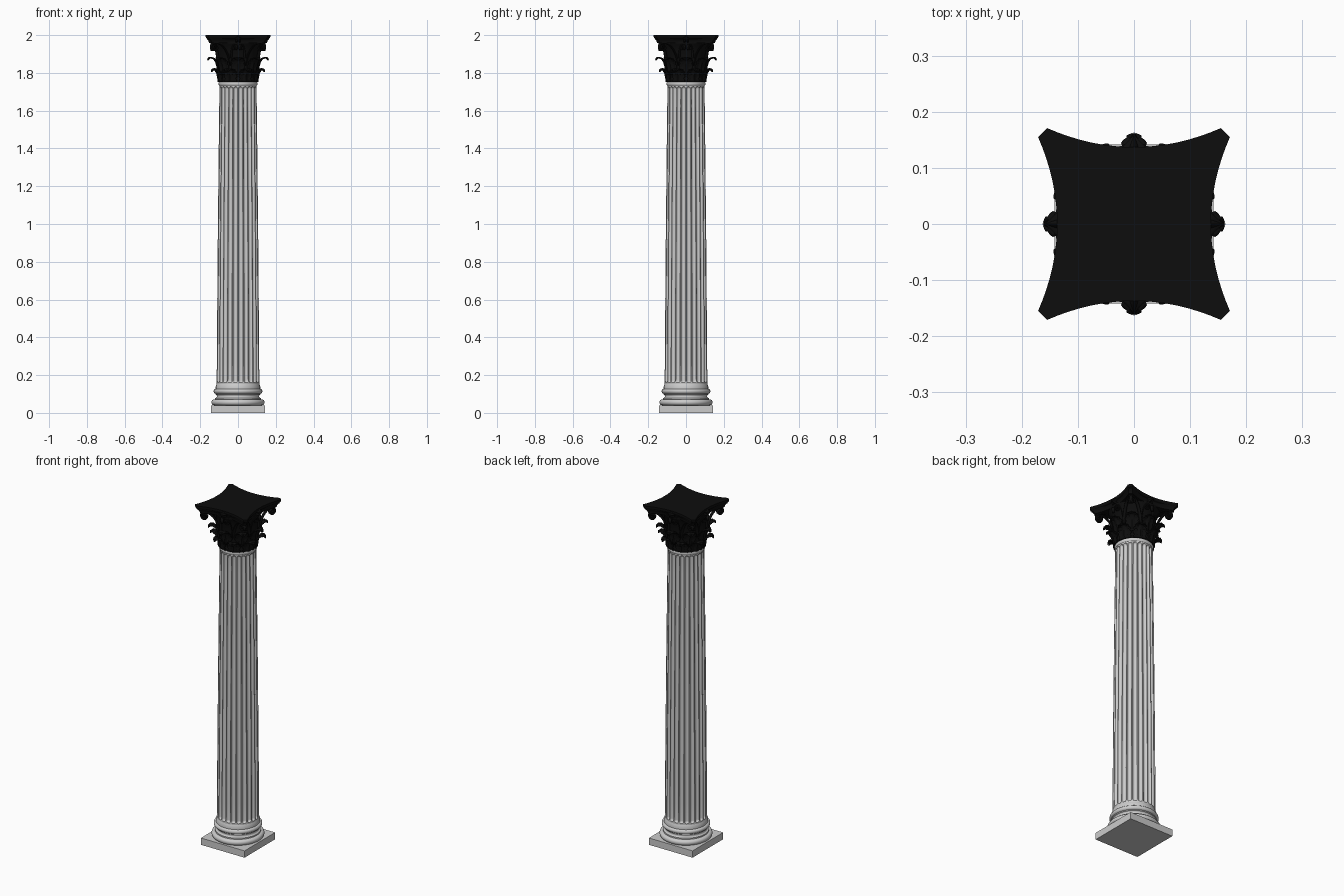
import bpy, bmesh, math
from math import sin, cos, pi, sqrt, radians
from mathutils import Vector

if "Cube" in bpy.data.objects:
    bpy.data.objects.remove(bpy.data.objects["Cube"])


def material(name, v):
    m = bpy.data.materials.new(name)
    m.diffuse_color = (v, v, v, 1)
    m.use_nodes = True
    m.node_tree.nodes["Principled BSDF"].inputs["Base Color"].default_value = m.diffuse_color
    return m


STONE = material("pale_stone", 0.6)
DARK = material("black_stone", 0.004)


def finish(name, bm, mat, thick=0, angle=35):
    if not thick:
        bmesh.ops.recalc_face_normals(bm, faces=bm.faces)
    me = bpy.data.meshes.new(name)
    bm.to_mesh(me)
    bm.free()
    ob = bpy.data.objects.new(name, me)
    bpy.context.collection.objects.link(ob)
    me.materials.append(mat)
    if thick:
        s = ob.modifiers.new("thickness", 'SOLIDIFY')
        s.thickness, s.offset = thick, 0
    bpy.context.view_layer.objects.active = ob
    bpy.ops.object.select_all(action='DESELECT')
    ob.select_set(True)
    bpy.ops.object.shade_smooth_by_angle(angle=radians(angle))
    return ob


def skin(bm, rows, closed=False, cap=False):
    """Bridge rows of points with quads."""
    vs = [[bm.verts.new(p) for p in r] for r in rows]
    n = len(vs[0])
    for a, b in zip(vs, vs[1:]):
        for i in range(n if closed else n - 1):
            j = (i + 1) % n
            bm.faces.new((a[i], a[j], b[j], b[i]))
    if cap:
        bm.faces.new(vs[0][::-1])
        bm.faces.new(vs[-1])


def lathe(name, prof, mat, n=64):
    bm = bmesh.new()
    skin(bm, [[(r * cos(2 * pi * i / n), r * sin(2 * pi * i / n), z) for i in range(n)]
              for r, z in prof], True, True)
    return finish(name, bm, mat)


def bulge(r, z0, z1, depth, n=8):
    """Half-round moulding: positive depth swells, negative hollows."""
    return [(r + depth * sin(pi * i / n), (z0 + z1) / 2 - (z1 - z0) / 2 * cos(pi * i / n))
            for i in range(n + 1)]


# square plinth
bm = bmesh.new()
bmesh.ops.create_cube(bm, size=1)
for v in bm.verts:
    v.co = (v.co.x * 0.284, v.co.y * 0.284, (v.co.z + 0.5) * 0.04)
finish("plinth", bm, STONE)

# round base mouldings
lathe("base_mouldings", bulge(0.126, 0.04, 0.072, 0.015) + [(0.122, 0.072), (0.122, 0.079)]
      + bulge(0.119, 0.079, 0.097, -0.007) + [(0.119, 0.102)]
      + bulge(0.118, 0.102, 0.127, 0.011) + [(0.118, 0.127), (0.118, 0.14), (0.113, 0.152)], STONE)

# fluted shaft with round-ended flutes
FL, SEG = 24, 12
Z0, Z1, F0, F1, END = 0.145, 1.735, 0.16, 1.727, 0.013


def shaft_radius(z):
    t = (z - Z0) / (Z1 - Z0)
    return 0.113 - 0.009 * t - 0.006 * t * t


ends = [END * (1 - cos(pi / 2 * k / 6)) for k in range(7)]
zs = [Z0] + [F0 + e for e in ends] + [F0 + END + (F1 - F0 - 2 * END) * k / 16 for k in range(1, 16)]
zs += [F1 - e for e in reversed(ends)] + [Z1]
rows = []
for z in zs:
    d = min(z - F0, F1 - z)
    w = 0 if d <= 0 else 1 if d >= END else sqrt(1 - (1 - d / END) ** 2)
    row = []
    for i in range(FL * SEG):
        u = ((i % SEG) / SEG * 2 - 1) / 0.8
        dep = 0.0105 * sqrt(w * w - u * u) if abs(u) < w else 0
        a = 2 * pi * i / (FL * SEG)
        r = shaft_radius(z) - dep
        row.append((r * cos(a), r * sin(a), z))
    rows.append(row)
bm = bmesh.new()
skin(bm, rows, True, True)
finish("fluted_shaft", bm, STONE)
lathe("shaft_neck_ring", [(0.098, 1.731)] + bulge(0.099, 1.734, 1.752, 0.004), STONE)

# capital bell
lathe("capital_bell", [(0.101, 1.75), (0.103, 1.76), (0.101, 1.77), (0.102, 1.82), (0.107, 1.87),
                       (0.116, 1.92), (0.129, 1.95), (0.133, 1.956), (0.133, 1.964)], DARK)


# curling leaf rows: profile entries are radius, height, half width
def leaf_row(name, prof, offset):
    bm = bmesh.new()
    for k in range(8):
        a0 = radians(45 * k + offset)
        rows = []
        for s in range(19):
            t = s / 18 * (len(prof) - 1)
            i = min(int(t), len(prof) - 2)
            r, z, w = (p + (q - p) * (t - i) for p, q in zip(prof[i], prof[i + 1]))
            w *= 1 - 0.2 * (s % 3 == 2)
            row = []
            for j in range(-4, 5):
                x = j / 4
                rr = r + 0.003 * cos(x * pi * 2)
                a = a0 + w * x / r
                row.append((rr * cos(a), rr * sin(a), z - 0.006 * x * x * (s / 18)))
            rows.append(row)
        skin(bm, rows)
    finish(name, bm, DARK, 0.005)


leaf_row("lower_leaves", [(0.104, 1.752, 0.034), (0.106, 1.78, 0.037), (0.112, 1.803, 0.037),
                          (0.123, 1.818, 0.031), (0.136, 1.823, 0.022), (0.146, 1.819, 0.013),
                          (0.149, 1.811, 0.004)], 22.5)
leaf_row("upper_leaves", [(0.105, 1.79, 0.03), (0.108, 1.83, 0.036), (0.116, 1.859, 0.037),
                          (0.129, 1.877, 0.031), (0.143, 1.883, 0.022), (0.154, 1.880, 0.013),
                          (0.158, 1.871, 0.004)], 0)


# scrolls: a stem from the bell that rolls up around an eye
def polar(r, deg, z):
    return Vector((r * cos(radians(deg)), r * sin(radians(deg)), z))


def scroll(bm, start, eye, rad, half):
    flat = Vector((eye.x - start.x, eye.y - start.y, 0))
    d = flat.normalized()
    up = Vector((0, 0, 1))
    side = d.cross(up)
    top = eye + up * rad
    ctrl = start + flat * 0.25
    ctrl.z = top.z
    path = [start * (1 - t) ** 2 + ctrl * 2 * t * (1 - t) + top * t * t for t in [i / 10 for i in range(10)]]
    for i in range(29):
        a = i / 28 * 3.2 * pi
        r = rad * (1 - 0.8 * i / 28)
        path.append(eye + d * (r * sin(a)) + up * (r * cos(a)))
    skin(bm, [[p - side * half, p, p + side * half] for p in path])


bm = bmesh.new()
for c in range(4):
    for s in (-1, 1):
        a = 45 + 90 * c
        scroll(bm, polar(0.112, a + 24 * s, 1.84), polar(0.181, a + 2.5 * s, 1.935), 0.023, 0.008)
finish("corner_scrolls", bm, DARK, 0.005)
bm = bmesh.new()
for c in range(4):
    for s in (-1, 1):
        scroll(bm, polar(0.114, 90 * c + 20 * s, 1.85), polar(0.128, 90 * c + 8 * s, 1.934), 0.016, 0.007)
finish("inner_scrolls", bm, DARK, 0.004)

# abacus: concave sides, clipped corners, moulded edge
outline = []
for c in range(4):
    for i in range(17):
        x = 0.155 * (1 - i / 8)
        p = Vector((x, 0.137 + 0.034 * (x / 0.155) ** 2))
        q = c * pi / 2
        outline.append((p.x * cos(q) - p.y * sin(q), p.x * sin(q) + p.y * cos(q)))
bm = bmesh.new()
skin(bm, [[(x * k, y * k, z) for x, y in outline] for k, z in
          [(0.9, 1.958), (0.91, 1.968), (0.935, 1.975), (0.965, 1.98), (0.965, 1.983),
           (0.99, 1.986), (1, 1.991), (1, 2.0)]], True, True)
finish("abacus", bm, DARK)

# pointed flower in the middle of each abacus side
bm = bmesh.new()
for c in range(4):
    q = c * pi / 2
    rows = []
    for out, rad in [(0.12, 0.02), (0.138, 0.021), (0.146, 0.013), (0.157, 0.002)]:
        row = []
        for i in range(20):
            t = 2 * pi * i / 20
            r = rad * (0.8 + 0.2 * cos(5 * t))
            y, z = r * sin(t), 1.978 + r * cos(t)
            row.append((out * cos(q) - y * sin(q), out * sin(q) + y * cos(q), z))
        rows.append(row)
    skin(bm, rows, True, True)
finish("abacus_flowers", bm, DARK)
